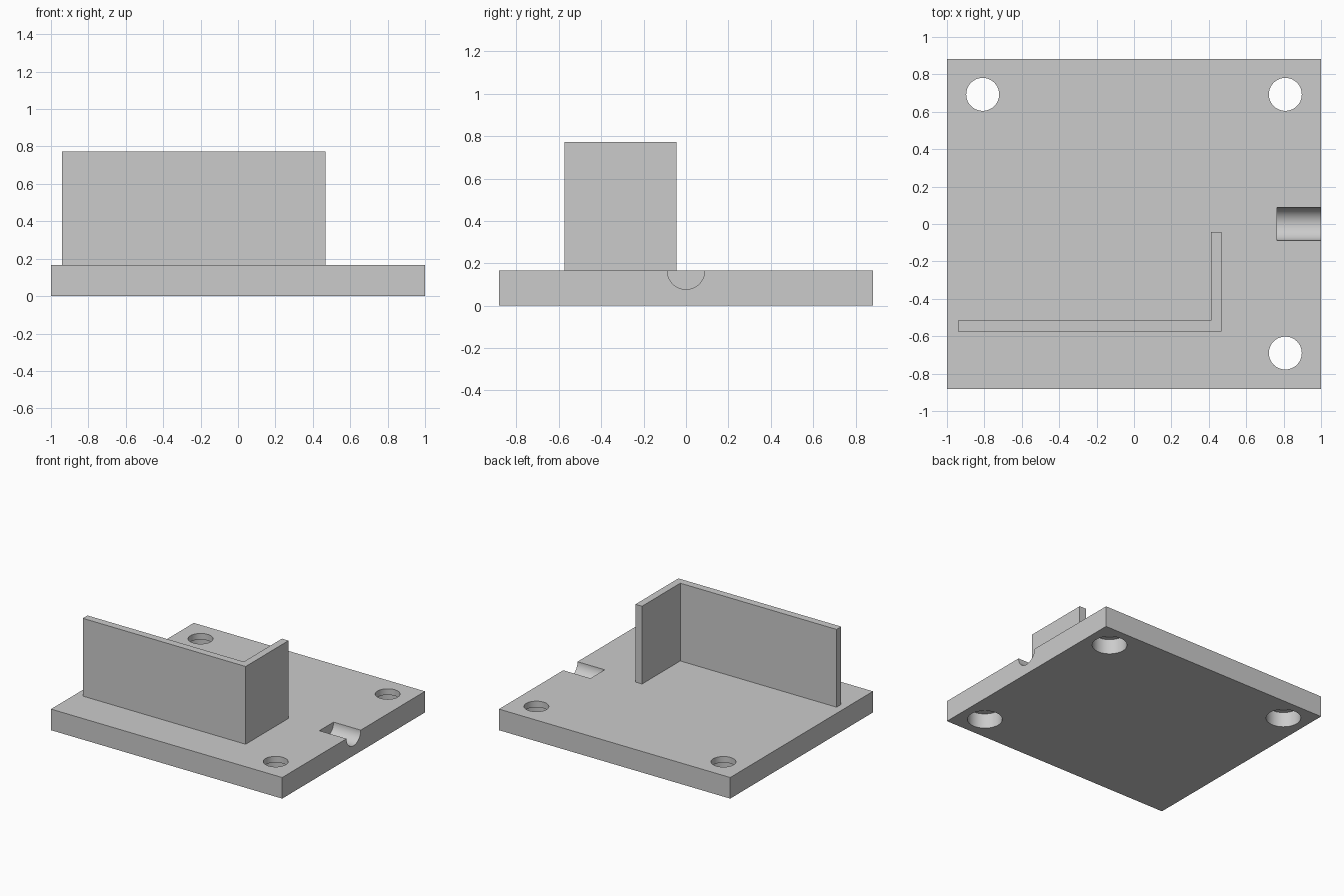
import bpy
import math

if "Cube" in bpy.data.objects:
    bpy.data.objects.remove(bpy.data.objects["Cube"])

grey = bpy.data.materials.new("plain grey")
grey.diffuse_color = (0.6, 0.6, 0.6, 1)
grey.use_nodes = True
grey.node_tree.nodes["Principled BSDF"].inputs["Base Color"].default_value = grey.diffuse_color

THICK = 0.165          # plate thickness
HOLE_R, BORE_R = 0.088, 0.124
BORE_DEPTH = 0.117


def prism(name, outline, z0, z1):
    """Extrude a flat xy outline from z0 to z1."""
    n = len(outline)
    verts = [(x, y, z) for z in (z0, z1) for x, y in outline]
    faces = [list(range(n))[::-1], list(range(n, 2 * n))]
    faces += [(i, (i + 1) % n, n + (i + 1) % n, n + i) for i in range(n)]
    mesh = bpy.data.meshes.new(name)
    mesh.from_pydata(verts, [], faces)
    mesh.materials.append(grey)
    obj = bpy.data.objects.new(name, mesh)
    bpy.context.collection.objects.link(obj)
    return obj


def cylinder(radius, depth, centre, rotation=(0, 0, 0)):
    bpy.ops.mesh.primitive_cylinder_add(vertices=64, radius=radius, depth=depth,
                                        location=centre, rotation=rotation)
    obj = bpy.context.object
    obj.name = "cutter"
    obj.hide_render = True
    obj.data.materials.append(grey)
    return obj


def cut(target, cutter):
    bpy.context.view_layer.objects.active = target
    mod = target.modifiers.new("cut", 'BOOLEAN')
    mod.operation = 'DIFFERENCE'
    mod.solver = 'EXACT'
    mod.object = cutter
    bpy.ops.object.modifier_apply(modifier=mod.name)
    bpy.data.objects.remove(cutter)


# Base plate
plate = prism("base_plate", [(-1, -0.882), (1, -0.882), (1, 0.882), (-1, 0.882)], 0, THICK)

# Three screw holes, counterbored from underneath
for x, y in ((-0.809, 0.693), (0.809, 0.693), (0.809, -0.69)):
    cut(plate, cylinder(HOLE_R, 0.6, (x, y, 0.1)))
    cut(plate, cylinder(BORE_R, 0.2, (x, y, BORE_DEPTH - 0.1)))

# Half-round cable groove at the right edge
cut(plate, cylinder(0.088, 0.435, (0.765 + 0.2175, 0, THICK), (0, math.pi / 2, 0)))

# Smooth curved bores, sharp edges
bpy.ops.object.select_all(action='DESELECT')
plate.select_set(True)
bpy.context.view_layer.objects.active = plate
bpy.ops.object.shade_smooth_by_angle(angle=math.radians(30))

# L-shaped upright wall
prism("corner_wall", [(-0.941, -0.574), (0.468, -0.574), (0.468, -0.044),
                      (0.411, -0.044), (0.411, -0.516), (-0.941, -0.516)], THICK, 0.773)
